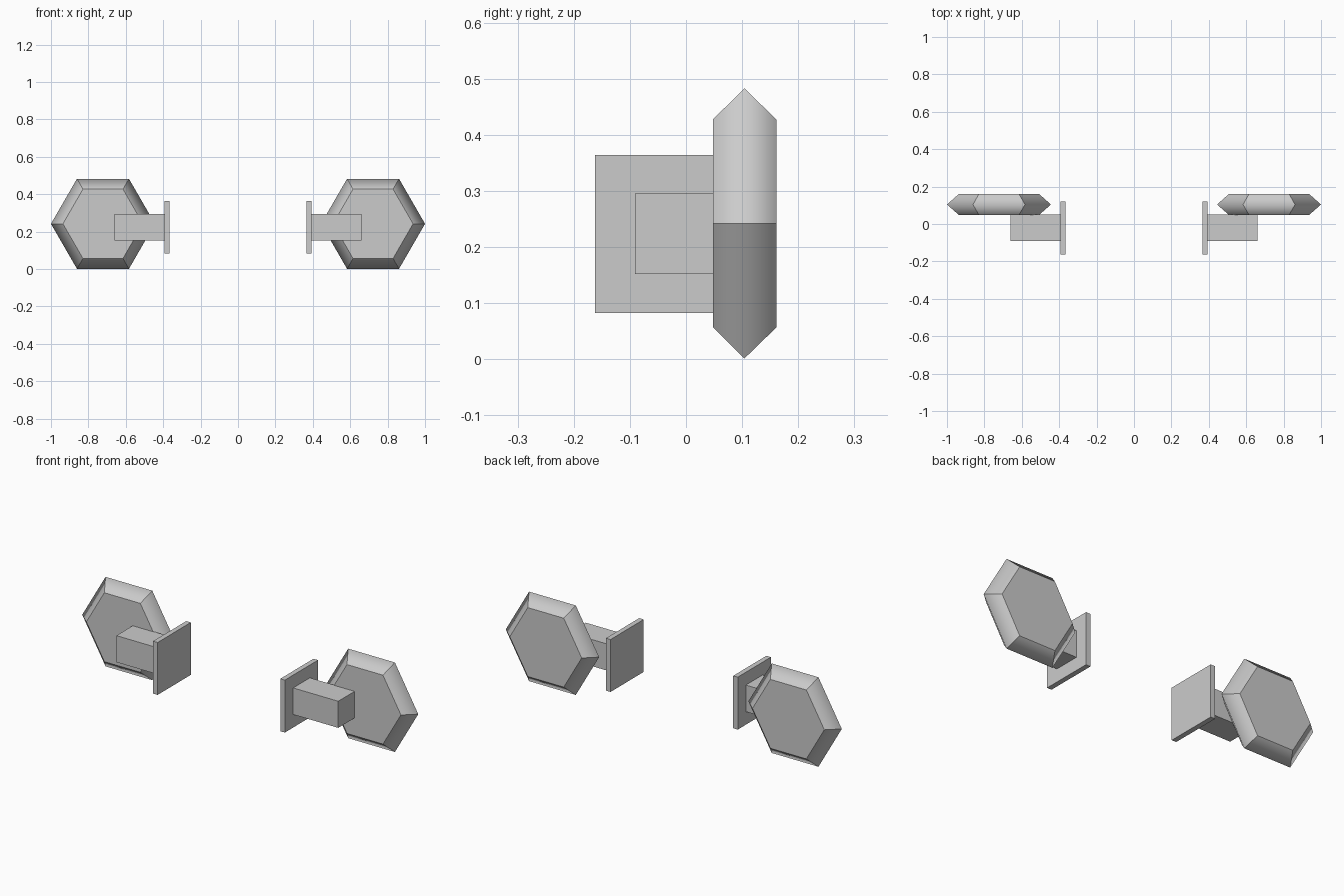
import bpy
import bmesh
from math import cos, sin, pi
from mathutils import Vector

if "Cube" in bpy.data.objects:
    bpy.data.objects.remove(bpy.data.objects["Cube"])

grey = bpy.data.materials.new("plain grey")
grey.use_nodes = True
grey.diffuse_color = (0.6, 0.6, 0.6, 1)
grey.node_tree.nodes["Principled BSDF"].inputs["Base Color"].default_value = (0.6, 0.6, 0.6, 1)


def finish(name, bm):
    bmesh.ops.recalc_face_normals(bm, faces=bm.faces)
    mesh = bpy.data.meshes.new(name)
    bm.to_mesh(mesh)
    bm.free()
    mesh.materials.append(grey)
    obj = bpy.data.objects.new(name, mesh)
    bpy.context.collection.objects.link(obj)


def box(name, low, high):
    low, high = Vector(low), Vector(high)
    bm = bmesh.new()
    bmesh.ops.create_cube(bm, size=1)
    bmesh.ops.scale(bm, vec=high - low, verts=bm.verts)
    bmesh.ops.translate(bm, vec=(low + high) / 2, verts=bm.verts)
    finish(name, bm)


def hexagon_disc(name, centre, rings):
    # Rings of (radius, y) are lofted; only the rim ridge is smooth
    bm = bmesh.new()
    loops = [[bm.verts.new((centre[0] + r * cos(i * pi / 3), y, centre[1] + r * sin(i * pi / 3)))
              for i in range(6)] for r, y in rings]
    bm.faces.new(loops[0])
    bm.faces.new(loops[-1])
    for a, b in zip(loops, loops[1:]):
        for i in range(6):
            j = (i + 1) % 6
            bm.faces.new((a[i], a[j], b[j], b[i])).smooth = True
    ridge = set(loops[1])
    for edge in bm.edges:
        edge.smooth = set(edge.verts) <= ridge
    finish(name, bm)


# Matching pair: wall plate, square arm and bevelled hexagon disc
for side, s in (("left", 1), ("right", -1)):
    def span(a, b):
        return sorted((s * a, s * b))

    x0, x1 = span(0.365, 0.392)
    box(side + "_mount_plate", (x0, -0.162, 0.082), (x1, 0.12, 0.364))
    x0, x1 = span(0.392, 0.66)
    box(side + "_arm", (x0, -0.091, 0.152), (x1, 0.051, 0.295))
    hexagon_disc(side + "_hexagon_disc", (s * 0.722, 0.242),
                 [(0.214, 0.048), (0.278, 0.104), (0.214, 0.161)])
